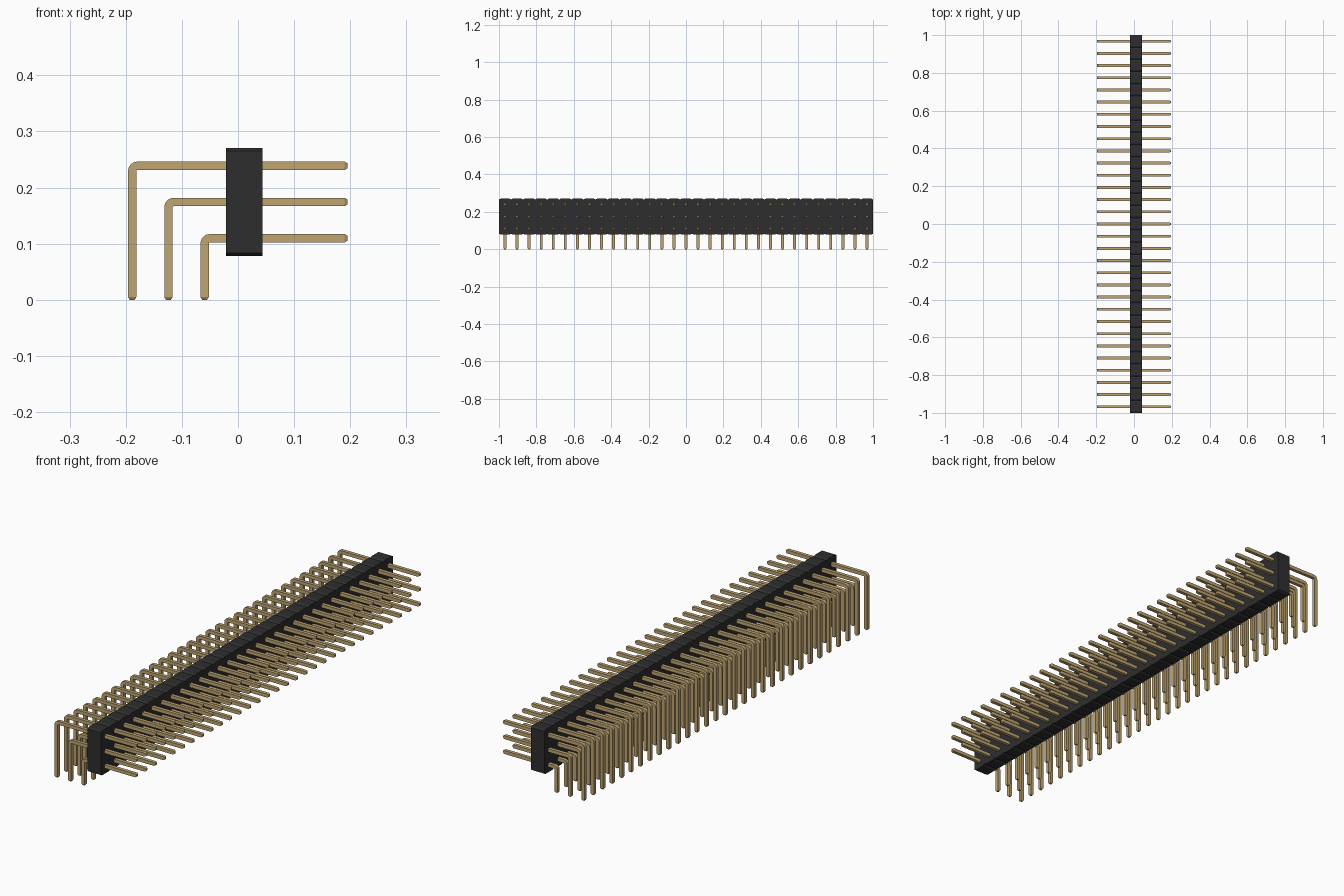
import bpy, bmesh, math
from mathutils import Vector

cube = bpy.data.objects.get("Cube")
if cube:
    bpy.data.objects.remove(cube, do_unlink=True)

COUNT = 31                # pins in each row
PITCH = 2 / COUNT
HALF = 0.0074             # half the pin thickness
BODY_X = 0.011
BODY_Z = 0.1742


def material(name, color, rough):
    m = bpy.data.materials.new(name)
    m.use_nodes = True
    m.diffuse_color = (*color, 1)
    node = m.node_tree.nodes["Principled BSDF"]
    node.inputs["Base Color"].default_value = (*color, 1)
    node.inputs["Roughness"].default_value = rough
    return m


def loft(name, rings, mat):
    """Skin a list of four-point rings and cap both ends."""
    bm = bmesh.new()
    loops = [[bm.verts.new(p) for p in ring] for ring in rings]
    for a, b in zip(loops, loops[1:]):
        for i in range(4):
            j = (i + 1) % 4
            bm.faces.new((a[i], a[j], b[j], b[i]))
    bm.faces.new(loops[0])
    bm.faces.new(loops[-1])
    bmesh.ops.recalc_face_normals(bm, faces=bm.faces)
    mesh = bpy.data.meshes.new(name)
    bm.to_mesh(mesh)
    bm.free()
    mesh.materials.append(mat)
    obj = bpy.data.objects.new(name, mesh)
    bpy.context.collection.objects.link(obj)
    return obj


brass = material("brass", (0.53, 0.38, 0.17), 0.5)
plastic = material("black plastic", (0.027, 0.027, 0.028), 0.7)


# Housing: one long bar with shallow grooves between the pin positions
def body_ring(y, half_height):
    return [(BODY_X + sx * PITCH / 2, y, BODY_Z + sz * half_height)
            for sx, sz in ((-1, -1), (1, -1), (1, 1), (-1, 1))]


tall = PITCH * 1.5 - 0.0005
low = tall - 0.005
rings = [body_ring(-1, low)]
for k in range(COUNT):
    start = -1 + k * PITCH
    rings += [body_ring(start + 0.008, tall),
              body_ring(start + PITCH - 0.008, tall),
              body_ring(start + PITCH, low)]
loft("housing", rings, plastic)


# Pins: square wire bent down behind the housing, with tapered tips
def pin_ring(x, z, angle, half):
    center = Vector((x, -1 + PITCH / 2, z))
    across = Vector((math.sin(angle), 0, math.cos(angle))) * half
    across.x = -across.x
    side = Vector((0, half, 0))
    return [center + across + side, center + across - side,
            center - across - side, center - across + side]


for row, name in enumerate(("lower_pins", "middle_pins", "upper_pins")):
    z = BODY_Z + (row - 1) * PITCH
    leg_x = -0.0595 - row * PITCH
    radius = HALF + 0.002
    pivot_x, pivot_z = leg_x + radius, z - radius
    rings = [pin_ring(0.195, z, 0, HALF * 0.6), pin_ring(0.19, z, 0, HALF)]
    for step in range(7):
        a = math.pi / 2 * step / 6
        rings.append(pin_ring(pivot_x - radius * math.sin(a),
                              pivot_z + radius * math.cos(a), a, HALF))
    rings += [pin_ring(leg_x, 0.005, math.pi / 2, HALF),
              pin_ring(leg_x, 0, math.pi / 2, HALF * 0.6)]
    pins = loft(name, rings, brass)
    bpy.ops.object.select_all(action="DESELECT")
    pins.select_set(True)
    bpy.context.view_layer.objects.active = pins
    bpy.ops.object.shade_smooth_by_angle(angle=math.radians(25))
    array = pins.modifiers.new("row", "ARRAY")
    array.count = COUNT
    array.use_relative_offset = False
    array.use_constant_offset = True
    array.constant_offset_displace = (0, PITCH, 0)
